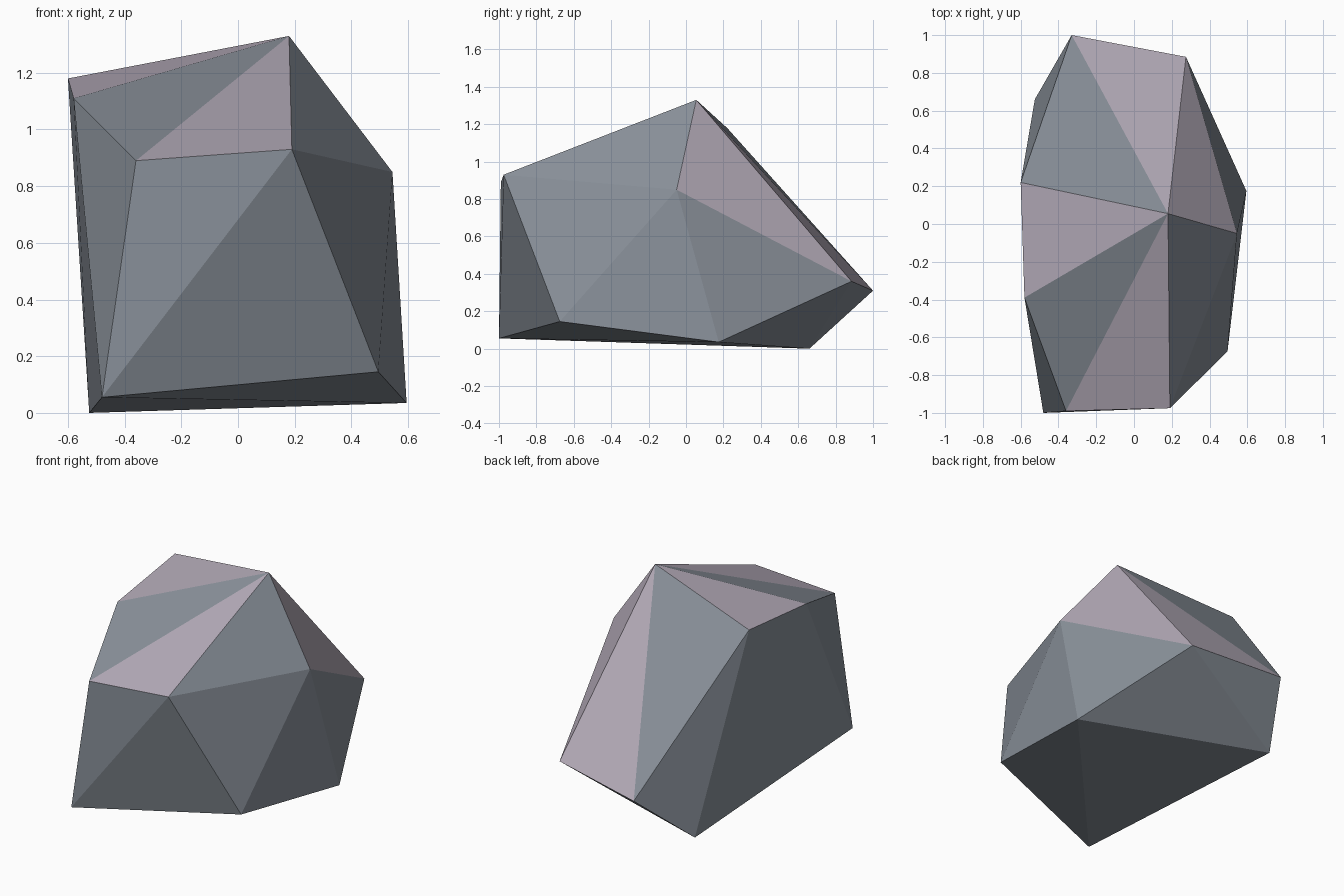
import bpy
import bmesh

if "Cube" in bpy.data.objects:
    bpy.data.objects.remove(bpy.data.objects["Cube"])


def flat_material(name, colour):
    mat = bpy.data.materials.new(name)
    mat.diffuse_color = (*colour, 1.0)
    mat.use_nodes = True
    mat.node_tree.nodes["Principled BSDF"].inputs["Base Color"].default_value = mat.diffuse_color
    return mat


slate = flat_material("slate_grey", (0.25, 0.28, 0.32))
mauve = flat_material("pale_mauve", (0.46, 0.41, 0.485))

# Corners of the boulder
corners = {
    "A": (0.18, 0.055, 1.33),    # peak
    "B": (-0.60, 0.22, 1.18),    # shoulder ring B to H around the peak
    "C": (-0.58, -0.39, 1.11),
    "D": (-0.36, -0.99, 0.89),
    "E": (0.19, -0.975, 0.93),
    "F": (0.545, -0.05, 0.85),
    "G": (0.275, 0.885, 0.36),
    "H": (-0.33, 1.0, 0.31),
    "I": (-0.525, 0.66, 0.0),    # foot ring I to L
    "J": (0.595, 0.175, 0.035),
    "K": (0.495, -0.675, 0.145),
    "L": (-0.48, -1.0, 0.055),
}

bm = bmesh.new()
verts = {key: bm.verts.new(co) for key, co in corners.items()}


def facet(keys, material_index=0):
    face = bm.faces.new([verts[k] for k in keys])
    face.material_index = material_index


# Fan of facets around the peak, some in the paler stone
ring = "BCDEFGH"
pale = {"BC", "DE", "FG", "GH"}
for a, b in zip(ring, ring[1:] + ring[0]):
    facet("A" + a + b, 1 if a + b in pale else 0)

# Sides, then underside
for keys in ("DLE", "ELK", "EKF", "KJF", "FJG", "GJI", "GIH", "HIB",
             "BIC", "CIL", "CLD", "LJK", "LIJ"):
    facet(keys)

bmesh.ops.recalc_face_normals(bm, faces=bm.faces[:])

mesh = bpy.data.meshes.new("boulder")
bm.to_mesh(mesh)
bm.free()
mesh.materials.append(slate)
mesh.materials.append(mauve)
boulder = bpy.data.objects.new("boulder", mesh)
bpy.context.collection.objects.link(boulder)
